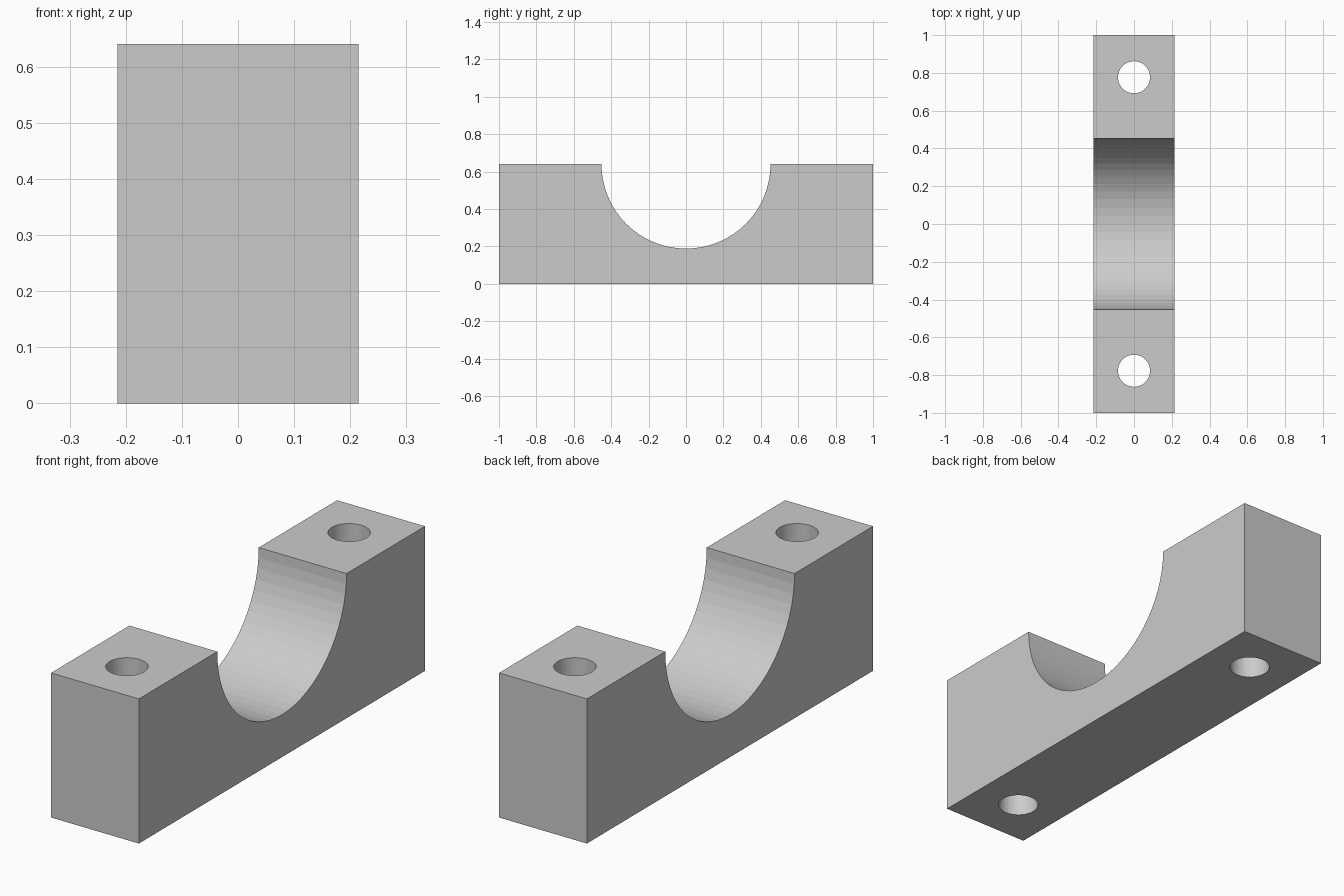
import bpy, bmesh
from math import pi, sin, cos

if "Cube" in bpy.data.objects:
    bpy.data.objects.remove(bpy.data.objects["Cube"])

HALF_X, HALF_Y, HEIGHT = 0.215, 1.0, 0.64
SADDLE_R, SADDLE_SEGS = 0.452, 32
HOLE_R, HOLE_Y = 0.085, 0.777

# Block side profile in (y, z) with the half-round saddle cut into the top
profile = [(-HALF_Y, HEIGHT), (-HALF_Y, 0), (HALF_Y, 0), (HALF_Y, HEIGHT)]
for i in range(SADDLE_SEGS + 1):
    a = pi * i / SADDLE_SEGS
    profile.append((SADDLE_R * cos(a), HEIGHT - SADDLE_R * sin(a)))

# Extrude the profile across the width
bm = bmesh.new()
face = bm.faces.new([bm.verts.new((-HALF_X, y, z)) for y, z in profile])
ext = bmesh.ops.extrude_face_region(bm, geom=[face])
verts = [g for g in ext["geom"] if isinstance(g, bmesh.types.BMVert)]
bmesh.ops.translate(bm, verts=verts, vec=(2 * HALF_X, 0, 0))
bmesh.ops.recalc_face_normals(bm, faces=bm.faces)
mesh = bpy.data.meshes.new("bearing_block")
bm.to_mesh(mesh)
bm.free()
block = bpy.data.objects.new("bearing_block", mesh)
bpy.context.collection.objects.link(block)

# Bolt holes through both shoulders
cutters = []
for side in (-1, 1):
    bpy.ops.mesh.primitive_cylinder_add(vertices=48, radius=HOLE_R, depth=HEIGHT + 0.2,
                                        location=(0, side * HOLE_Y, HEIGHT / 2))
    cutter = bpy.context.object
    cutter.name = "bolt_hole_cutter"
    cutter.hide_render = True
    mod = block.modifiers.new("bolt_hole", "BOOLEAN")
    mod.operation, mod.solver, mod.object = "DIFFERENCE", "EXACT", cutter
    cutters.append(cutter)

# Apply the holes and remove the cutters
bpy.ops.object.select_all(action="DESELECT")
block.select_set(True)
bpy.context.view_layer.objects.active = block
for mod in list(block.modifiers):
    bpy.ops.object.modifier_apply(modifier=mod.name)
for cutter in cutters:
    bpy.data.objects.remove(cutter, do_unlink=True)
